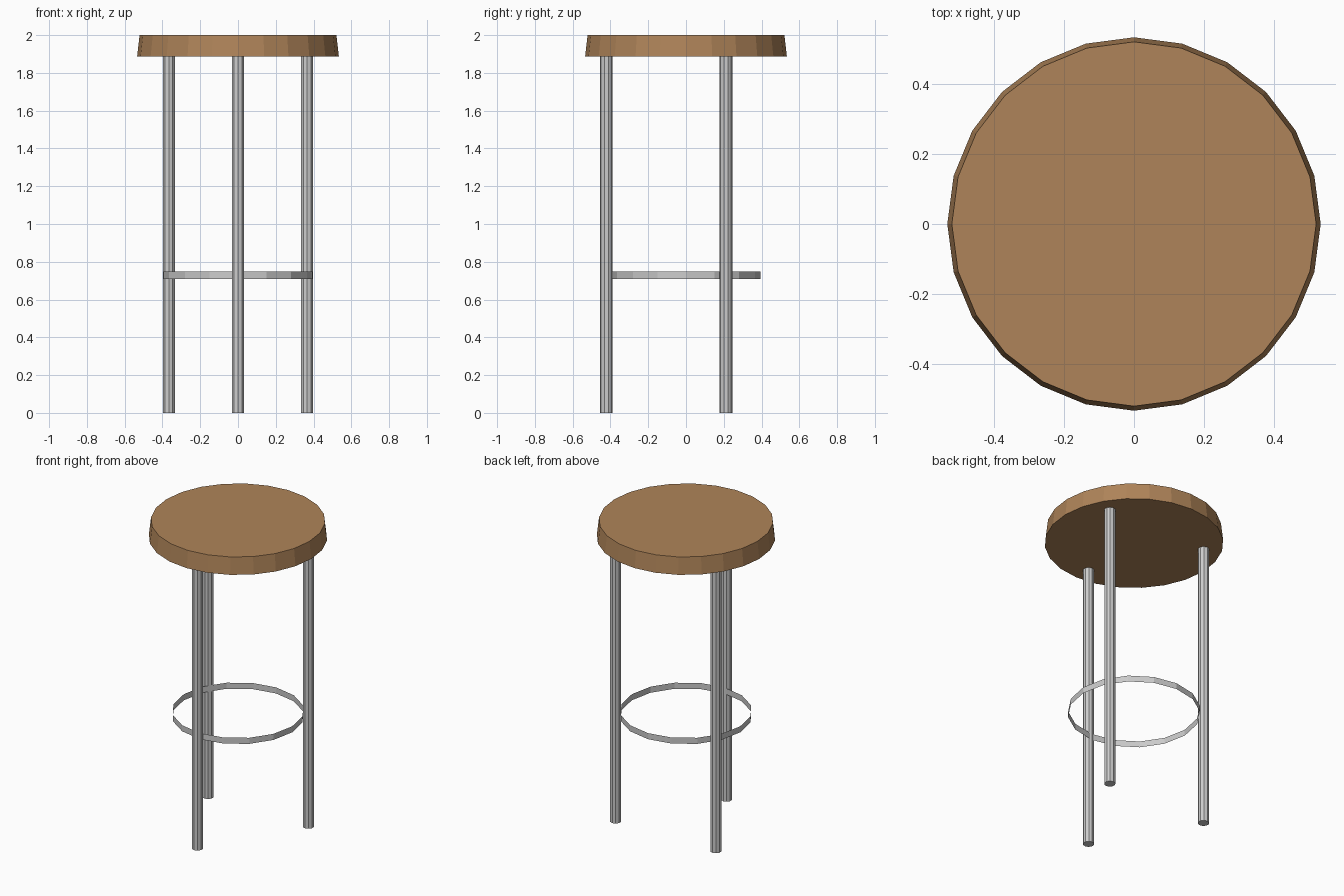
import bpy
import math

if "Cube" in bpy.data.objects:
    bpy.data.objects.remove(bpy.data.objects["Cube"])

SEAT_BOTTOM = 1.888


def cylinder(name, sides, radius, z0, z1, x=0, y=0, cap='NGON'):
    bpy.ops.mesh.primitive_cylinder_add(
        vertices=sides, radius=radius, depth=z1 - z0,
        end_fill_type=cap, location=(x, y, (z0 + z1) / 2))
    obj = bpy.context.object
    obj.name = name
    return obj


# Round wooden seat, slightly tapered towards the top
bpy.ops.mesh.primitive_cone_add(
    vertices=24, radius1=0.534, radius2=0.521, depth=2 - SEAT_BOTTOM,
    location=(0, 0, (2 + SEAT_BOTTOM) / 2))
seat = bpy.context.object
seat.name = "seat"
wood = bpy.data.materials.new("wood")
wood.diffuse_color = (0.428, 0.231, 0.10, 1)
wood.use_nodes = True
wood.node_tree.nodes["Principled BSDF"].inputs["Base Color"].default_value = wood.diffuse_color
seat.data.materials.append(wood)

# Three straight metal legs spaced evenly around the seat
for name, angle in (("front_leg", -90), ("back_right_leg", 30), ("back_left_leg", 150)):
    a = math.radians(angle)
    cylinder(name, 10, 0.034, 0, SEAT_BOTTOM, 0.422 * math.cos(a), 0.422 * math.sin(a))

# Thin open band joining the legs as a footrest
cylinder("foot_ring", 16, 0.395, 0.708, 0.748, cap='NOTHING')
